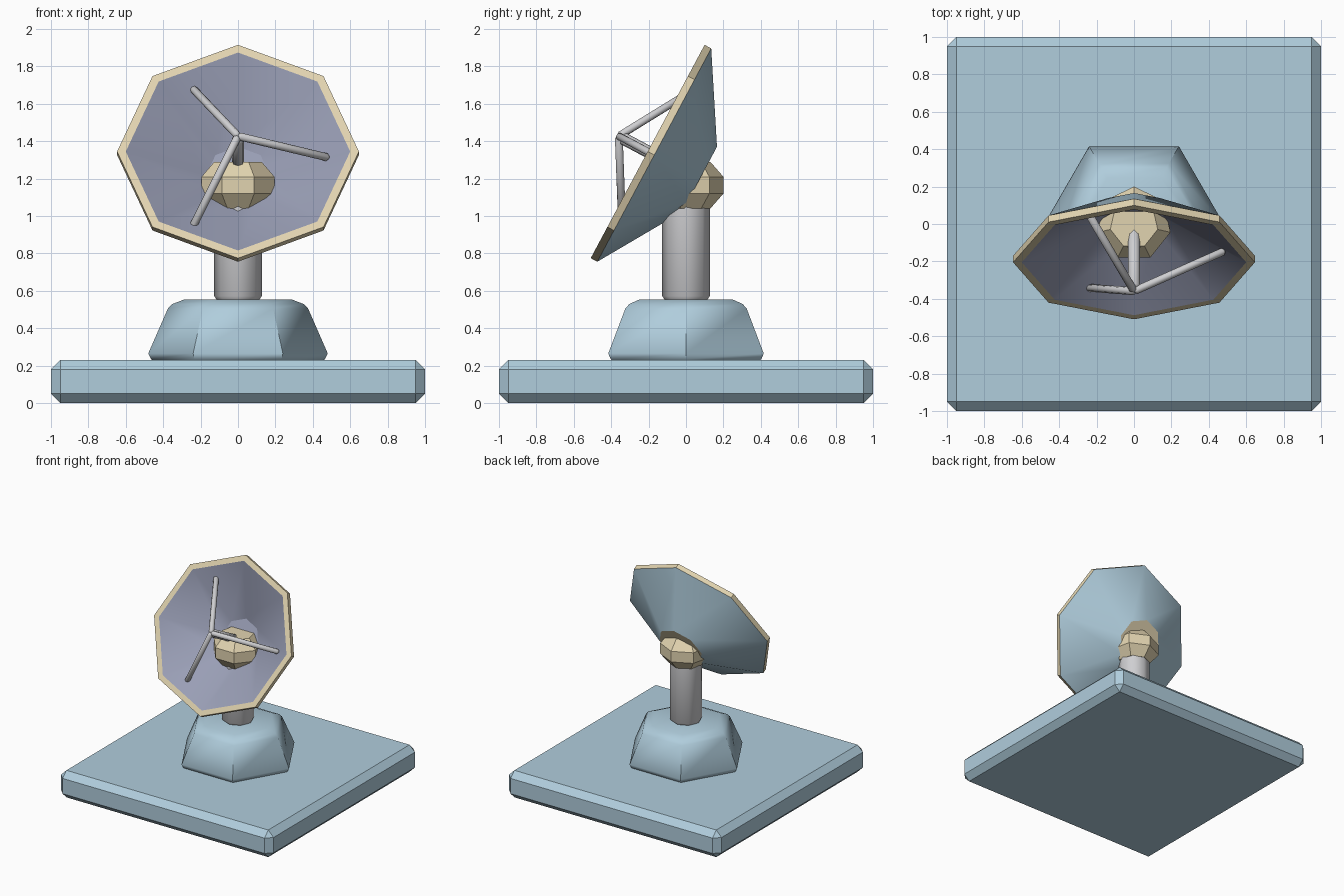
import bpy, bmesh, math
from mathutils import Matrix, Vector

if "Cube" in bpy.data.objects:
    bpy.data.objects.remove(bpy.data.objects["Cube"])


def material(name, rgb):
    m = bpy.data.materials.new(name)
    lin = [c / 12.92 if c <= 0.04045 else ((c + 0.055) / 1.055) ** 2.4 for c in rgb]
    m.diffuse_color = (*lin, 1)
    m.use_nodes = True
    m.node_tree.nodes["Principled BSDF"].inputs["Base Color"].default_value = m.diffuse_color
    return m


BLUE = material("pale blue", (0.69, 0.805, 0.865))
CREAM = material("cream", (0.885, 0.83, 0.69))
SLATE = material("slate lavender", (0.60, 0.62, 0.71))
GREY = material("light grey", (0.81, 0.81, 0.82))


def finish(name, bm, mats, matrix=Matrix(), smooth=None):
    bmesh.ops.recalc_face_normals(bm, faces=bm.faces[:])
    me = bpy.data.meshes.new(name)
    bm.to_mesh(me)
    bm.free()
    for m in mats:
        me.materials.append(m)
    ob = bpy.data.objects.new(name, me)
    ob.matrix_world = matrix
    bpy.context.collection.objects.link(ob)
    if smooth:
        bpy.ops.object.select_all(action='DESELECT')
        ob.select_set(True)
        bpy.context.view_layer.objects.active = ob
        bpy.ops.object.shade_smooth_by_angle(angle=math.radians(smooth))
    return ob


def turned(name, profile, sides, mats, matrix=Matrix(), phase=0.0, smooth=None, slots=None):
    """Solid of revolution from (radius, z) rings; slots = material per band, caps first and last."""
    bm = bmesh.new()
    rings = [[bm.verts.new((r * math.cos(phase + math.tau * i / sides),
                            r * math.sin(phase + math.tau * i / sides), z))
              for i in range(sides)] for r, z in profile]
    slots = slots or [0] * (len(rings) + 1)
    bm.faces.new(rings[0]).material_index = slots[0]
    bm.faces.new(rings[-1]).material_index = slots[-1]
    for k, (a, b) in enumerate(zip(rings, rings[1:])):
        for i in range(sides):
            j = (i + 1) % sides
            bm.faces.new((a[i], a[j], b[j], b[i])).material_index = slots[k + 1]
    return finish(name, bm, mats, matrix, smooth)


def rod(name, start, end, radius, chamfer=0.012):
    """Chamfered grey rod between two points."""
    d = end - start
    n = d.length
    m = Matrix.Translation(start) @ d.to_track_quat('Z', 'Y').to_matrix().to_4x4()
    prof = [(radius - chamfer, 0), (radius, chamfer), (radius, n - chamfer), (radius - chamfer, n)]
    return turned(name, prof, 8, [GREY], m, smooth=50)


# chamfered ground slab
bm = bmesh.new()
bmesh.ops.create_cube(bm, size=1, matrix=Matrix.Translation((0, 0, 0.115)) @ Matrix.Diagonal((2, 2, 0.23, 1)))
bmesh.ops.bevel(bm, geom=bm.edges[:], offset=0.05, segments=1, affect='EDGES')
finish("base_slab", bm, [BLUE])

# hexagonal pedestal
turned("pedestal", [(0.44, 0.215), (0.465, 0.235), (0.48, 0.265), (0.375, 0.505), (0.35, 0.53), (0.285, 0.555)],
       6, [BLUE], smooth=50)

# mast
turned("mast", [(0.112, 0.55), (0.127, 0.572), (0.127, 1.06)], 8, [GREY], smooth=50)

# seven-sided pivot hub
turned("pivot_hub", [(0.13, 1.04), (0.2, 1.12), (0.2, 1.21), (0.13, 1.29)], 7, [CREAM], phase=math.pi / 2)

# tilted octagonal dish: back cap, outer shell, rim edge, rim face, inner shell, inner cap
tilt = Matrix.Translation((0, -0.205, 1.345)) @ Matrix.Rotation(math.radians(61.9), 4, 'X')
turned("dish", [(0.197, -0.315), (0.6465, -0.04), (0.6465, 0), (0.60, 0), (0.17, -0.265)],
       8, [BLUE, CREAM, SLATE], tilt, smooth=30, slots=[1, 0, 1, 1, 2, 2])

# feed horn on the dish axis and three supporting struts
apex = tilt @ Vector((0, 0, 0.175))
rod("feed_horn", tilt @ Vector((0, 0, -0.25)), tilt @ Vector((0, 0, 0.16)), 0.033, 0.015)
for i in range(3):
    a = math.tau * i / 3
    foot = tilt @ Vector((0.485 * math.cos(a), 0.485 * math.sin(a), -0.07))
    rod(f"feed_strut_{i + 1}", foot, apex, 0.021)
